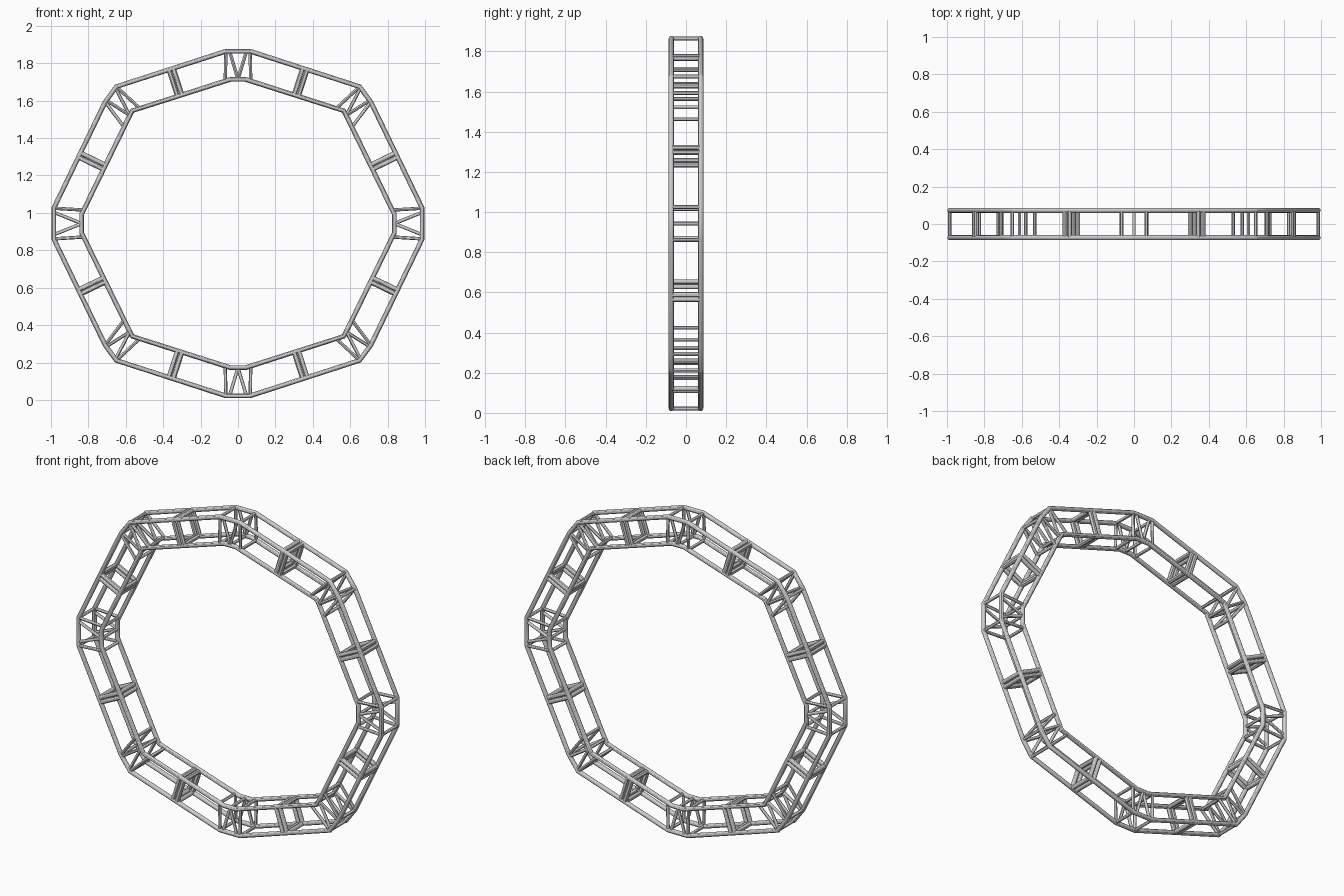
import bpy, bmesh
from mathutils import Vector

if "Cube" in bpy.data.objects:
    bpy.data.objects.remove(bpy.data.objects["Cube"])

CZ = 0.943      # ring centre height
Y = 0.073       # half depth of the square truss
QUADS = [(1, 1), (1, -1), (-1, -1), (-1, 1)]


def finish(obj):
    bpy.ops.object.select_all(action='DESELECT')
    obj.select_set(True)
    bpy.context.view_layer.objects.active = obj
    if obj.type == 'CURVE':
        bpy.ops.object.convert(target='MESH')
    bpy.ops.object.shade_smooth_by_angle()


def ring(quarter):
    """Full closed outline from one quarter, top to right."""
    pts = []
    for i, (sx, sz) in enumerate(QUADS):
        q = quarter if i % 2 == 0 else quarter[::-1]
        pts += [(sx * x, sz * z) for x, z in q]
    return pts


def rails(name, quarter, r):
    cu = bpy.data.curves.new(name, 'CURVE')
    cu.dimensions = '3D'
    cu.bevel_depth, cu.bevel_resolution = r, 4
    pts = ring(quarter)
    for y in (-Y, Y):
        sp = cu.splines.new('POLY')
        sp.points.add(len(pts) - 1)
        for p, (x, z) in zip(sp.points, pts):
            p.co = (x, y, z + CZ, 1)
        sp.use_cyclic_u = True
    obj = bpy.data.objects.new(name, cu)
    bpy.context.collection.objects.link(obj)
    finish(obj)


def rods(name, segs, r):
    bm = bmesh.new()
    for a, b in segs:
        a, b = Vector(a), Vector(b)
        d = b - a
        m = d.to_track_quat('Z', 'Y').to_matrix().to_4x4()
        m.translation = (a + b) / 2
        bmesh.ops.create_cone(bm, cap_ends=True, segments=12, radius1=r,
                              radius2=r, depth=d.length, matrix=m)
    me = bpy.data.meshes.new(name)
    bm.to_mesh(me)
    bm.free()
    obj = bpy.data.objects.new(name, me)
    bpy.context.collection.objects.link(obj)
    finish(obj)


def mirrored(pairs):
    """Repeat 2D pairs in all four quarters."""
    return [((sx * a[0], sz * a[1]), (sx * b[0], sz * b[1]))
            for sx, sz in QUADS for a, b in pairs]


def sides(pairs):
    """In-plane bars on the front and back faces."""
    return [((a[0], y, a[1] + CZ), (b[0], y, b[1] + CZ))
            for a, b in pairs for y in (-Y, Y)]


def across(points):
    """Bars running from front to back."""
    return [((x, -Y, z + CZ), (x, Y, z + CZ)) for x, z in points]


outer = [(0.065, 0.921), (0.650, 0.732), (0.710, 0.650), (0.985, 0.082)]
inner = [(0.040, 0.771), (0.565, 0.603), (0.591, 0.553), (0.836, 0.050)]

# Long rails
rails("outer_rails", outer, 0.013)
rails("inner_rails", inner, 0.013)

# Square end frames at each corner joint
feet = [(0.068, 0.763), (0.530, 0.620), (0.612, 0.520), (0.826, 0.072)]
ends = mirrored(list(zip(outer, feet)))
rods("joint_frames", sides(ends) + across([p for e in ends for p in e]), 0.009)

# V braces inside each joint, meeting on the inner side
tips = [(0, 0.771), (0.579, 0.579), (0.579, 0.579), (0.836, 0)]
starts = [(0.045, 0.921), (0.655, 0.724), (0.704, 0.658), (0.985, 0.060)]
vees = mirrored(list(zip(starts, tips)))
apex = sorted({p for _, p in vees})
rods("joint_braces", sides(vees) + across(apex), 0.009)

# Paired square frames at the middle of each straight section
pairs = []
for i in (0, 2):
    a, b = Vector(outer[i]), Vector(outer[i + 1])
    d = (b - a).normalized()
    n = Vector((d.y, -d.x)) * 0.145
    for s in (-0.013, 0.013):
        p = (a + b) / 2 + d * s
        q = p + n if (p + n).length < p.length else p - n
        pairs.append((tuple(p), tuple(q)))
mids = mirrored(pairs)
rods("middle_frames", sides(mids) + across([p for e in mids for p in e]), 0.0125)
